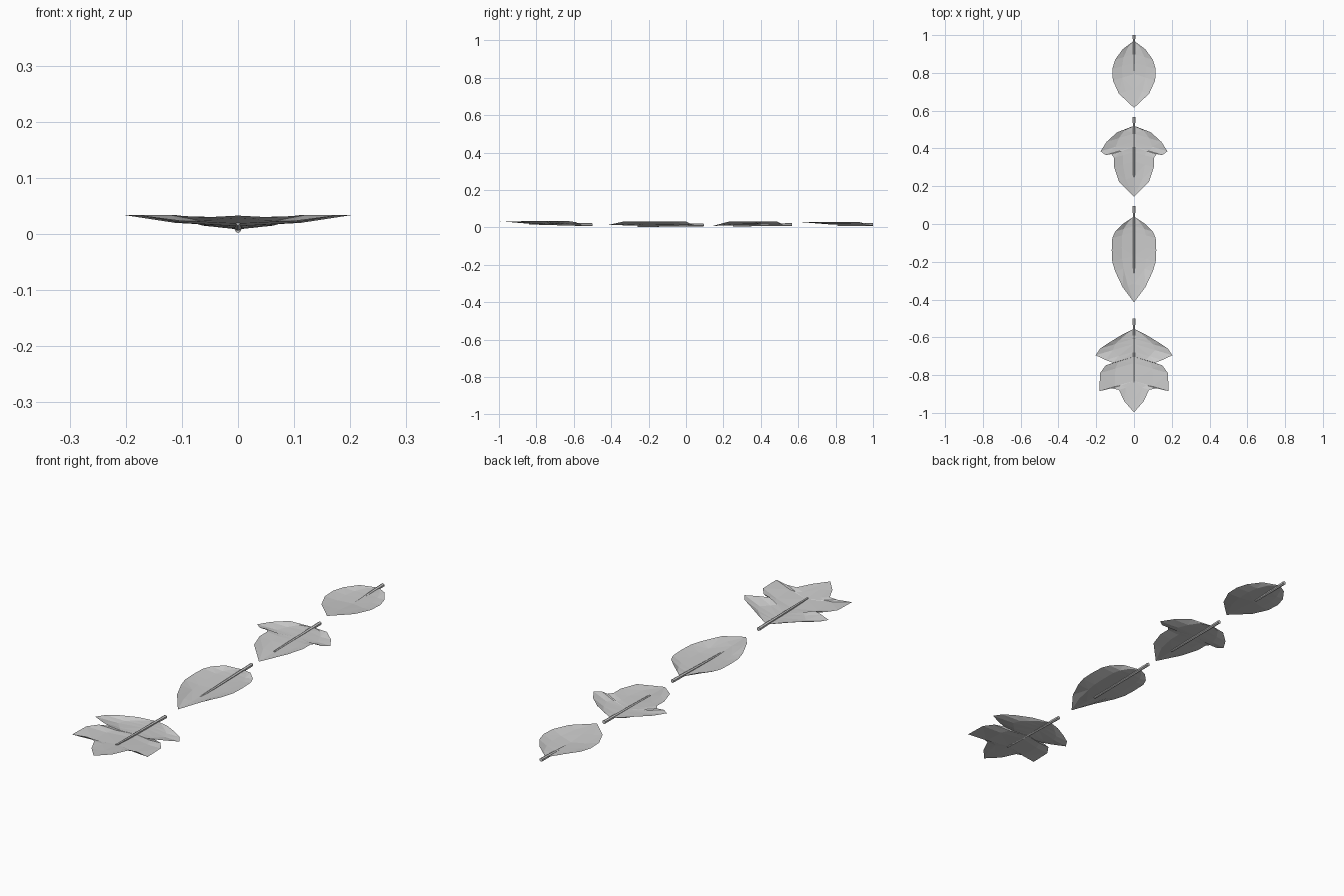
import bpy
import bmesh
from mathutils import Vector

cube = bpy.data.objects.get("Cube")
if cube:
    bpy.data.objects.remove(cube, do_unlink=True)

grey = bpy.data.materials.new("leaf_grey")
grey.use_nodes = True
colour = (0.6, 0.6, 0.6, 1)
grey.diffuse_color = colour
grey.node_tree.nodes["Principled BSDF"].inputs["Base Color"].default_value = colour


def finish(name, bm):
    mesh = bpy.data.meshes.new(name)
    bm.to_mesh(mesh)
    bm.free()
    mesh.materials.append(grey)
    obj = bpy.data.objects.new(name, mesh)
    bpy.context.collection.objects.link(obj)
    return obj


def make_leaf(name, base, tip, outline, rib_z, rim_z):
    """Shallow cupped blade: ribs run from the midrib out to each outline point."""
    bm = bmesh.new()
    width = max(x for x, y in outline)

    def midrib(y):
        t = (base - y) / (base - tip)
        a, b, c = rib_z
        return a + (b - a) * t * 2 if t < 0.5 else b + (c - b) * (t * 2 - 1)

    start = bm.verts.new((0, base, rib_z[0]))
    end = bm.verts.new((0, tip, rib_z[2]))
    middles = [bm.verts.new((0, y + 0.3 * x, midrib(y + 0.3 * x))) for x, y in outline]
    for side in (1, -1):
        rows = []
        for mid, (x, y) in zip(middles, outline):
            lift = (rim_z - mid.co.z) * min(1, x / (0.5 * width))
            edge = Vector((side * x, y, mid.co.z + lift))
            inner = mid.co.lerp(edge, 0.55)
            inner.z = mid.co.z + 0.3 * lift
            rows.append((mid, bm.verts.new(inner), bm.verts.new(edge)))
        for a, b in zip(rows, rows[1:]):
            for k in range(2):
                bm.faces.new((a[k], b[k], b[k + 1], a[k + 1]))
        for row, cap in ((rows[0], start), (rows[-1], end)):
            for k in range(2):
                bm.faces.new((cap, row[k], row[k + 1]))
    bmesh.ops.triangulate(bm, faces=bm.faces[:])
    for f in bm.faces:
        f.normal_update()
        if f.normal.z < 0:
            f.normal_flip()
    finish(name + "_blade", bm)


def make_stem(name, outer, inner):
    """Six-sided stalk tapering from its free end towards the blade."""
    p, q = Vector((0, *outer)), Vector((0, *inner))
    axis = q - p
    bm = bmesh.new()
    bmesh.ops.create_cone(bm, cap_ends=True, segments=6, radius1=0.008,
                          radius2=0.0045, depth=axis.length)
    bmesh.ops.rotate(bm, verts=bm.verts, matrix=axis.to_track_quat('Z', 'Y').to_matrix())
    bmesh.ops.translate(bm, verts=bm.verts, vec=(p + q) / 2)
    finish(name + "_stem", bm)


# Five-lobed leaf
make_leaf("five_lobed_leaf", -0.555, -0.997,
          [(0.07, -0.59), (0.135, -0.63), (0.18, -0.66), (0.203, -0.695),
           (0.15, -0.72), (0.11, -0.735), (0.15, -0.748), (0.18, -0.79),
           (0.183, -0.885), (0.12, -0.87), (0.08, -0.878), (0.05, -0.94)],
          (0.014, 0.014, 0.033), 0.034)
make_stem("five_lobed_leaf", (-0.5, 0.014), (-0.84, 0.02))

# Long oval leaf
make_leaf("long_oval_leaf", 0.04, -0.415,
          [(0.06, 0.0), (0.1, -0.04), (0.115, -0.075), (0.118, -0.14),
           (0.115, -0.2), (0.1, -0.25), (0.06, -0.335)],
          (0.012, 0.008, 0.013), 0.031)
make_stem("long_oval_leaf", (0.095, 0.014), (-0.26, 0.0065))

# Three-lobed leaf
make_leaf("three_lobed_leaf", 0.52, 0.145,
          [(0.09, 0.485), (0.145, 0.435), (0.177, 0.385), (0.15, 0.365),
           (0.12, 0.37), (0.105, 0.35), (0.105, 0.3), (0.08, 0.225)],
          (0.015, 0.013, 0.008), 0.032)
make_stem("three_lobed_leaf", (0.567, 0.015), (0.25, 0.01))

# Small oval leaf
make_leaf("small_oval_leaf", 0.97, 0.615,
          [(0.06, 0.925), (0.1, 0.87), (0.115, 0.82), (0.112, 0.76), (0.08, 0.69)],
          (0.016, 0.014, 0.028), 0.029)
make_stem("small_oval_leaf", (1.0, 0.016), (0.81, 0.011))
